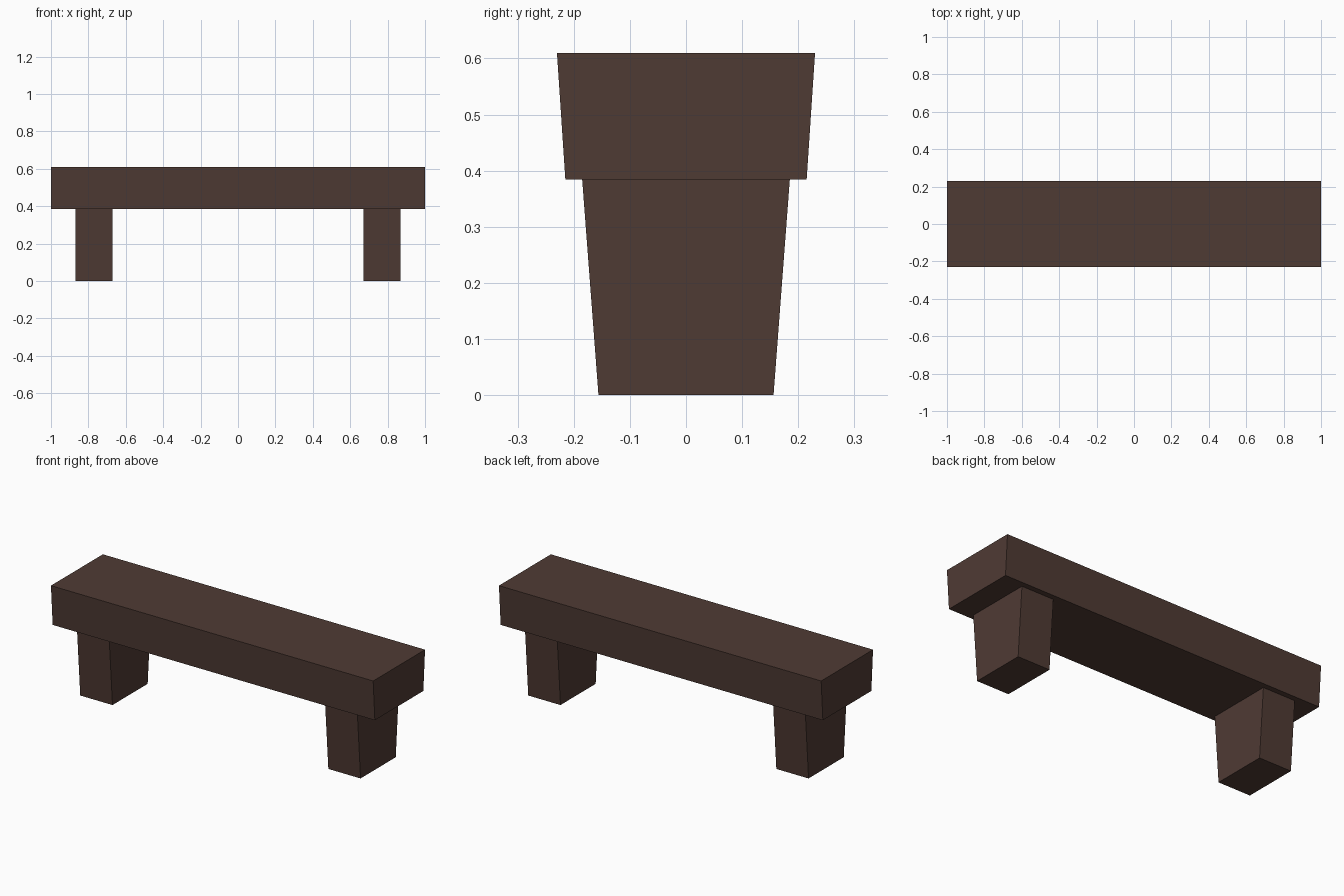
import bpy
import bmesh

cube = bpy.data.objects.get("Cube")
if cube:
    bpy.data.objects.remove(cube, do_unlink=True)

# Single dark wood colour
COLOUR = (0.078, 0.043, 0.034, 1.0)
wood = bpy.data.materials.new("dark_brown_wood")
wood.use_nodes = True
wood.diffuse_color = COLOUR
bsdf = next(n for n in wood.node_tree.nodes if n.type == "BSDF_PRINCIPLED")
bsdf.inputs["Base Color"].default_value = COLOUR
bsdf.inputs["Roughness"].default_value = 0.8


def tapered_block(name, x, width, z_low, z_high, depth_low, depth_high):
    """Box whose front and back faces lean outwards towards the top."""
    bm = bmesh.new()
    bmesh.ops.create_cube(bm, size=1.0)
    for v in bm.verts:
        upper = v.co.z > 0
        v.co.x *= width
        v.co.y *= depth_high if upper else depth_low
        v.co.z = z_high if upper else z_low
    mesh = bpy.data.meshes.new(name)
    bm.to_mesh(mesh)
    bm.free()
    mesh.materials.append(wood)
    obj = bpy.data.objects.new(name, mesh)
    obj.location.x = x
    bpy.context.collection.objects.link(obj)
    return obj


# Long seat slab
tapered_block("seat", 0, 2.0, 0.384, 0.61, 0.43, 0.46)

# Pair of block legs
for side, sign in (("left", 1), ("right", -1)):
    tapered_block(side + "_leg", sign * 0.77, 0.2, 0, 0.384, 0.312, 0.37)
